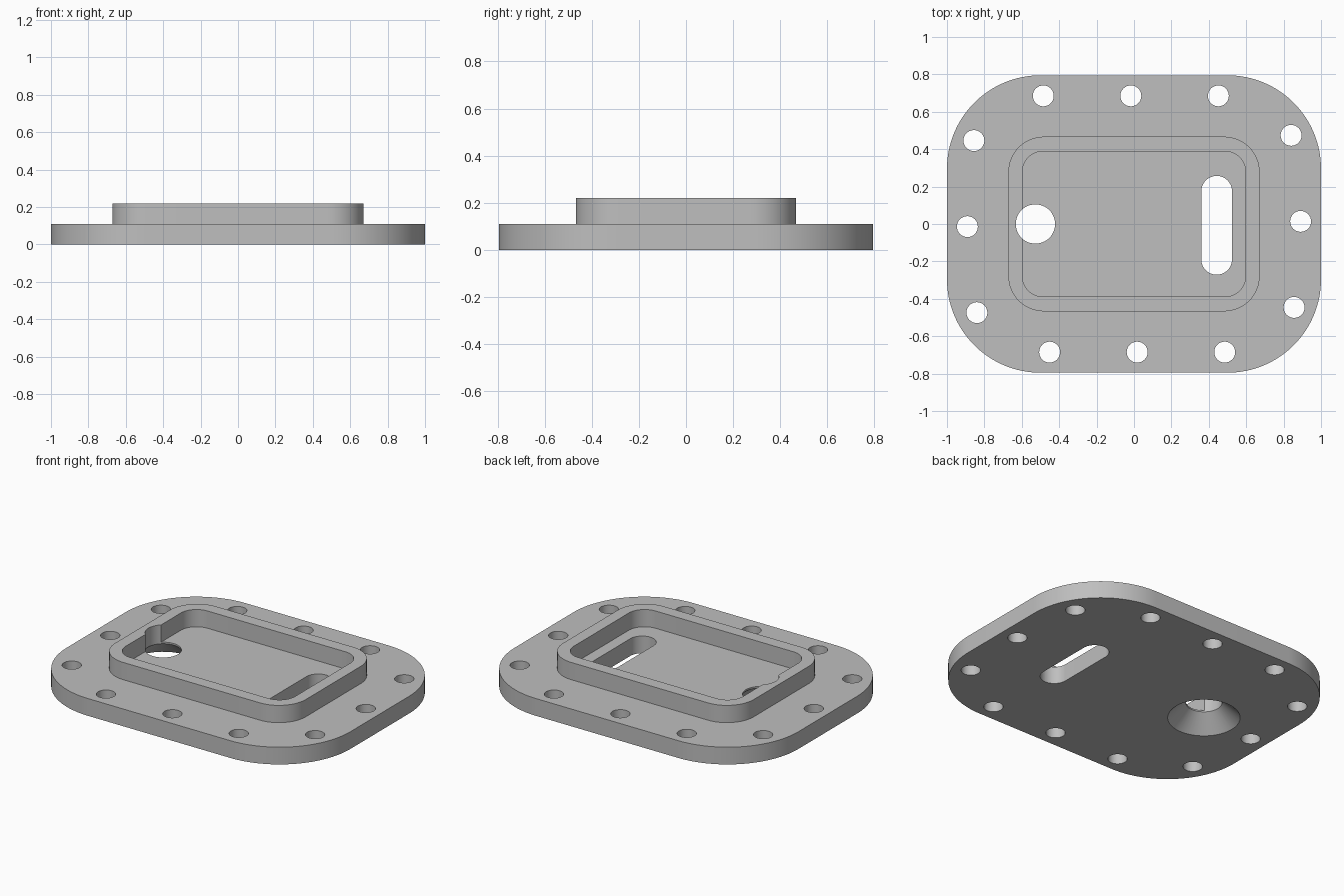
import bpy, bmesh, math

cube = bpy.data.objects.get("Cube")
if cube:
    bpy.data.objects.remove(cube, do_unlink=True)

PLATE_TOP, BOSS_TOP = 0.11, 0.22

grey = bpy.data.materials.new("machined grey")
grey.use_nodes = True
colour = (0.52, 0.52, 0.52, 1)
grey.diffuse_color = colour
grey.node_tree.nodes["Principled BSDF"].inputs["Base Color"].default_value = colour


def rounded_rect(cx, cy, hx, hy, r, steps=16):
    """Outline of a rectangle with round corners, anticlockwise."""
    pts = []
    for i, (sx, sy) in enumerate([(1, 1), (-1, 1), (-1, -1), (1, -1)]):
        for k in range(steps + 1):
            a = math.pi / 2 * (i + k / steps)
            pts.append((cx + sx * (hx - r) + r * math.cos(a),
                        cy + sy * (hy - r) + r * math.sin(a)))
    return pts


def circle(cx, cy, r, n=48):
    return [(cx + r * math.cos(2 * math.pi * k / n),
             cy + r * math.sin(2 * math.pi * k / n)) for k in range(n)]


def loft(name, rings):
    """Closed solid through a stack of (outline, height) rings."""
    bm = bmesh.new()
    loops = [[bm.verts.new((x, y, z)) for x, y in pts] for pts, z in rings]
    bm.faces.new(loops[0][::-1])
    bm.faces.new(loops[-1])
    n = len(loops[0])
    for low, high in zip(loops, loops[1:]):
        for i in range(n):
            j = (i + 1) % n
            bm.faces.new((low[i], low[j], high[j], high[i]))
    bmesh.ops.remove_doubles(bm, verts=bm.verts, dist=1e-5)
    mesh = bpy.data.meshes.new(name)
    bm.to_mesh(mesh)
    bm.free()
    mesh.materials.append(grey)
    ob = bpy.data.objects.new(name, mesh)
    bpy.context.collection.objects.link(ob)
    return ob


def prism(name, pts, z0, z1):
    return loft(name, [(pts, z0), (pts, z1)])


def combine(target, tool, operation):
    """Apply a boolean and discard the tool."""
    mod = target.modifiers.new(operation.lower(), 'BOOLEAN')
    mod.operation, mod.solver, mod.object = operation, 'EXACT', tool
    bpy.context.view_layer.objects.active = target
    bpy.ops.object.modifier_apply(modifier=mod.name)
    bpy.data.objects.remove(tool, do_unlink=True)


# Base flange with raised boss
cover = prism("cover_plate", rounded_rect(0, 0, 1, 0.795, 0.5, 32), 0, PLATE_TOP)
boss = prism("boss", rounded_rect(0, 0, 0.672, 0.467, 0.19), 0.05, BOSS_TOP)
combine(cover, boss, 'UNION')

# Pocket inside the boss
pocket = prism("pocket", rounded_rect(0, 0, 0.597, 0.388, 0.11), PLATE_TOP, 0.3)
combine(cover, pocket, 'DIFFERENCE')

# Slot through the floor
slot = prism("slot", rounded_rect(0.442, -0.007, 0.082, 0.264, 0.0819), -0.1, 0.3)
combine(cover, slot, 'DIFFERENCE')

# Round port, countersunk underneath and biting into the boss wall
port = loft("port", [(circle(-0.527, 0, r), z)
                     for r, z in [(0.22, -0.01), (0.105, 0.1), (0.105, 0.3)]])
combine(cover, port, 'DIFFERENCE')

# Bolt holes, repeated by a half turn
half = [(-0.485, 0.685), (-0.017, 0.685), (0.451, 0.685),
        (0.84, 0.474), (0.891, 0.014), (0.856, -0.446)]
for x, y in half + [(-x, -y) for x, y in half]:
    combine(cover, prism("bolt_hole", circle(x, y, 0.056, 32), -0.1, 0.3), 'DIFFERENCE')

bpy.ops.object.select_all(action='DESELECT')
cover.select_set(True)
bpy.context.view_layer.objects.active = cover
bpy.ops.object.shade_smooth_by_angle(angle=math.radians(30))
